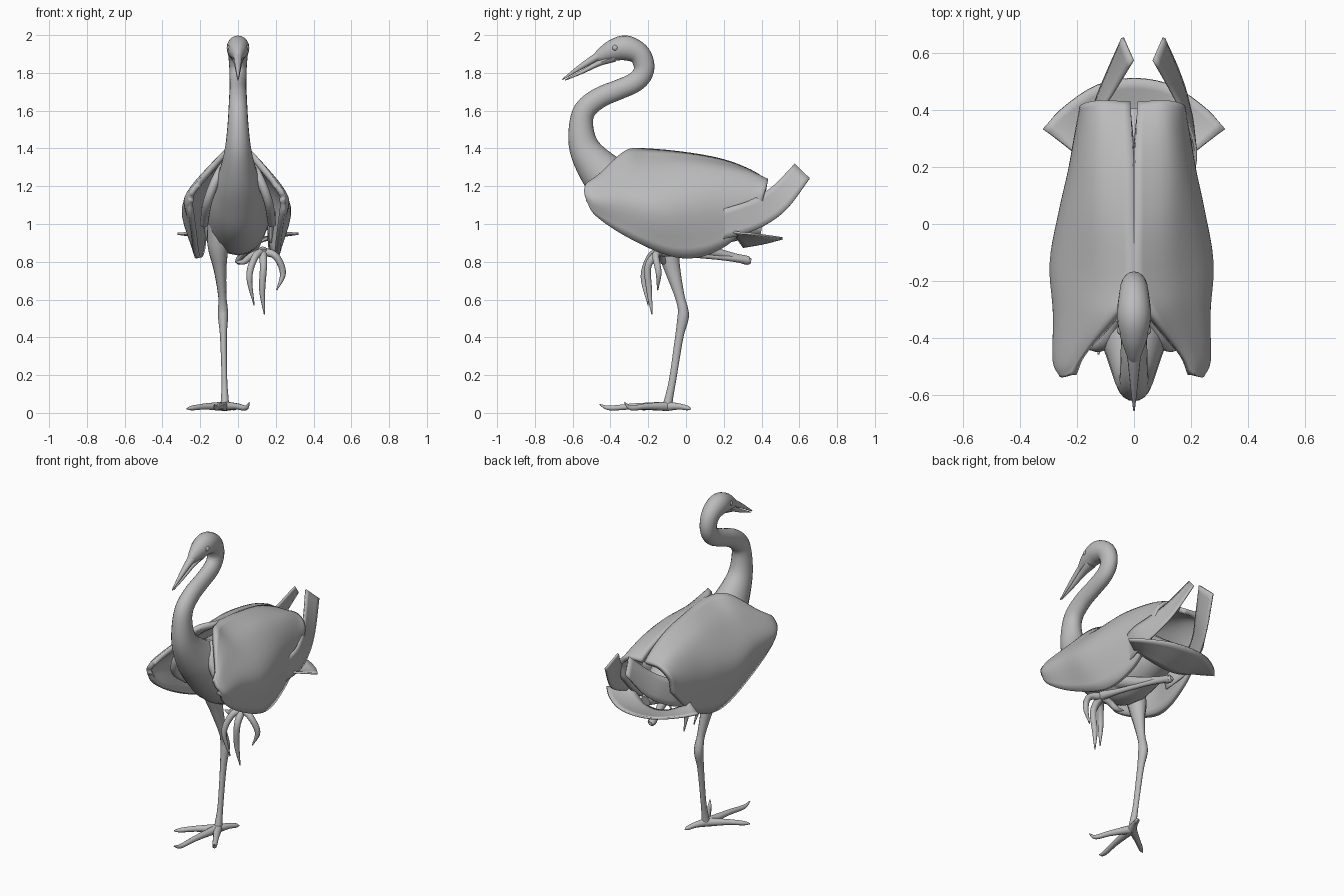
import bpy, bmesh, math
from mathutils import Vector

cube = bpy.data.objects.get("Cube")
if cube:
    bpy.data.objects.remove(cube, do_unlink=True)

grey = bpy.data.materials.new("plumage_grey")
grey.use_nodes = True
COLOUR = (0.5, 0.5, 0.5, 1)
grey.diffuse_color = COLOUR
grey.node_tree.nodes["Principled BSDF"].inputs["Base Color"].default_value = COLOUR


def spline(points, steps):
    """Smooth path through the points."""
    pts = [Vector(p) for p in points]
    pts = [2 * pts[0] - pts[1]] + pts + [2 * pts[-1] - pts[-2]]
    out = []
    for a, b, c, d in zip(pts, pts[1:], pts[2:], pts[3:]):
        for s in range(steps):
            t = s / steps
            out.append(b + (c - a) * (t / 2) + (2 * a - 5 * b + 4 * c - d) * (t * t / 2)
                       + (3 * b - a - 3 * c + d) * (t ** 3 / 2))
    return out + [pts[-2]]


def make(name, bm, fix=True, angle=40):
    if fix:
        bmesh.ops.recalc_face_normals(bm, faces=bm.faces)
    mesh = bpy.data.meshes.new(name)
    bm.to_mesh(mesh)
    bm.free()
    ob = bpy.data.objects.new(name, mesh)
    bpy.context.collection.objects.link(ob)
    mesh.materials.append(grey)
    bpy.ops.object.select_all(action='DESELECT')
    ob.select_set(True)
    bpy.context.view_layer.objects.active = ob
    bpy.ops.object.shade_smooth_by_angle(angle=math.radians(angle))
    return ob


def tube(name, points, sides=12, steps=5):
    """Loft of ellipses; each point is x, y, z, half width, half depth."""
    rows = [tuple(p) + (p[3],) * (5 - len(p)) for p in points]
    centres = spline([r[:3] for r in rows], steps)
    radii = spline([(r[3], r[4], 0) for r in rows], steps)
    span = centres[-1] - centres[0]
    ref = Vector((0, 1, 0)) if abs(span.x) > max(abs(span.y), abs(span.z)) else Vector((1, 0, 0))
    bm = bmesh.new()
    rings = []
    for i, c in enumerate(centres):
        t = (centres[min(i + 1, len(centres) - 1)] - centres[max(i - 1, 0)]).normalized()
        u = (ref - t * ref.dot(t)).normalized()
        n = t.cross(u)
        ring = []
        for k in range(sides):
            a = math.tau * k / sides
            ring.append(bm.verts.new(c + u * math.cos(a) * max(radii[i].x, .002)
                                     + n * math.sin(a) * max(radii[i].y, .002)))
        rings.append(ring)
    for r, q in zip(rings, rings[1:]):
        for k in range(sides):
            m = (k + 1) % sides
            bm.faces.new((r[k], r[m], q[m], q[k]))
    bm.faces.new(rings[0])
    bm.faces.new(rings[-1])
    return make(name, bm)


def sheet(name, rows, thickness, steps=5, flip=False):
    """Smooth surface through rows of control points, given a thickness."""
    across = [spline(r, steps) for r in rows]
    grid = list(zip(*[spline(col, steps) for col in zip(*across)]))
    bm = bmesh.new()
    v = [[bm.verts.new(p) for p in r] for r in grid]
    for r, q in zip(v, v[1:]):
        for j in range(len(r) - 1):
            f = (r[j], r[j + 1], q[j + 1], q[j])
            bm.faces.new(f[::-1] if flip else f)
    ob = make(name, bm, fix=False)
    mod = ob.modifiers.new("thickness", 'SOLIDIFY')
    mod.thickness = thickness
    mod.offset = -1
    return ob


# Body, neck and head in one sweep
tube("body_neck_head", [
    (0, .40, .97, .03, .03), (0, .25, 1.0, .10, .10), (0, 0, 1.05, .165, .222),
    (0, -.2, 1.105, .162, .205), (0, -.36, 1.195, .128, .145), (0, -.47, 1.3, .092, .108),
    (0, -.54, 1.41, .068, .08), (0, -.555, 1.53, .055, .063), (0, -.53, 1.61, .05, .058),
    (0, -.455, 1.67, .047, .055), (0, -.36, 1.71, .045, .053), (0, -.28, 1.745, .045, .053),
    (0, -.235, 1.785, .045, .053), (0, -.222, 1.84, .047, .055), (0, -.25, 1.902, .053, .058),
    (0, -.32, 1.932, .06, .066), (0, -.39, 1.918, .05, .056), (0, -.45, 1.893, .03, .036),
    (0, -.48, 1.88, .018, .02)], sides=20)

# Bill
tube("upper_bill", [(0, -.40, 1.915, .036, .03), (0, -.47, 1.885, .024, .022),
                    (0, -.56, 1.83, .014, .014), (0, -.655, 1.765, .003, .003)])
tube("lower_bill", [(0, -.38, 1.882, .034, .024), (0, -.46, 1.852, .022, .016),
                    (0, -.55, 1.805, .012, .01), (0, -.64, 1.762, .003, .003)])

# Wing stations from the shoulder to the rear, each running from the back ridge to the lower edge
WING = [
    [(.213, -.53, 1.215), (.23, -.538, 1.19), (.245, -.538, 1.16), (.25, -.528, 1.125)],
    [(.165, -.455, 1.27), (.22, -.48, 1.22), (.27, -.48, 1.13), (.245, -.48, 1.045)],
    [(.07, -.32, 1.39), (.18, -.32, 1.265), (.268, -.32, 1.12), (.232, -.32, .935)],
    [(.005, -.2, 1.4), (.165, -.18, 1.275), (.28, -.14, 1.085), (.22, -.1, .835)],
    [(.004, .02, 1.378), (.15, .03, 1.295), (.25, .04, 1.1), (.205, .05, .82)],
    [(.004, .2, 1.343), (.145, .2, 1.28), (.218, .19, 1.11), (.19, .19, .87)],
    [(.008, .34, 1.29), (.13, .34, 1.26), (.195, .32, 1.13), (.185, .29, .95)],
    [(.012, .43, 1.235), (.11, .435, 1.235), (.175, .42, 1.18), (.18, .39, 1.06)],
]
# Trailing plume, lower edge then upper edge
PLUME = [[(.165, .1, .9), (.203, .3, .945), (.185, .43, 1.0), (.15, .54, 1.085), (.10, .655, 1.24)],
         [(.165, .06, 1.04), (.212, .23, 1.09), (.185, .35, 1.13), (.13, .46, 1.2),
          (.065, .575, 1.315)]]

for side, label, wide, shift in ((1, "left", 1, 0), (-1, "right", 1.06, .065)):
    sheet(label + "_wing", [[(side * wide * x, y, z) for x, y, z in r] for r in WING],
          .03, flip=side < 0)
    sheet(label + "_plume", [[(side * (x - shift * min(1, y * 2)), y, z) for x, y, z in r]
                             for r in PLUME], .01, flip=side > 0)
    tube(label + "_shoulder", [(side * .06, -.33, 1.33, .022), (side * .11, -.42, 1.25, .024),
                               (side * .16, -.4, 1.12, .024), (side * .18, -.25, 1.0, .022)])
    bpy.ops.mesh.primitive_uv_sphere_add(segments=16, ring_count=8, radius=.016,
                                         location=(side * .044, -.375, 1.932))
    eye = bpy.context.object
    eye.name = label + "_eye"
    eye.data.materials.append(grey)
    bpy.ops.object.shade_smooth()

# Tail fan, dished in the middle, front edge to rear arc
fan = []
for t in (-1, -.8, -.5, -.25, 0, .25, .5, .8, 1):
    rear = (.32 * t, .335 + .175 * (1 - abs(t) ** 2.2), .93 + .025 * t * t)
    front = (.2 * t, .25 + .05 * (1 - t * t), .885 + .08 * t * t)
    middle = (.26 * t, (front[1] + rear[1]) / 2, .903 + .055 * t * t)
    fan.append([front, middle, rear])
sheet("tail_fan", fan, .012, steps=3, flip=True)

# Standing leg
tube("standing_leg", [
    (-.1, -.13, 1.0, .06), (-.105, -.1, .88, .055, .06), (-.095, -.072, .76, .034, .042),
    (-.083, -.034, .62, .022, .026), (-.08, -.016, .55, .026, .027), (-.079, -.016, .5, .026, .03),
    (-.077, -.036, .4, .018, .022), (-.072, -.07, .18, .015, .019), (-.07, -.09, .08, .02, .022),
    (-.07, -.1, .03, .024, .028)])

# Toes on the ground, each given by its tip
HEEL = Vector((-.07, -.1, .035))
for name, tip in (("middle", (-.125, -.458, .045)), ("outer", (-.272, -.25, .022)),
                  ("inner", (.06, -.325, .055)), ("hind", (-.01, .025, .02))):
    tip = Vector(tip)
    mid = HEEL.lerp(tip, .5)
    near = HEEL.lerp(tip, .85)
    tube(name + "_standing_toe", [(*HEEL, .026), (mid.x, mid.y, .034, .017),
                                  (near.x, near.y, .026, .013), (*tip, .003)], sides=10)

# Raised leg folded under the body
tube("raised_thigh", [(.08, -.08, .95, .06), (.07, .08, .87, .035), (.03, .24, .83, .02),
                      (.01, .32, .808, .024), (.008, .345, .805, .012)])
tube("raised_shank", [(.01, .33, .808, .022), (.05, .2, .822, .015), (.1, 0, .84, .016),
                      (.13, -.14, .855, .026), (.132, -.165, .85, .016)])
for name, path in (
        ("inner", [(.09, -.19, .825), (.06, -.225, .72), (.085, -.2, .57)]),
        ("middle", [(.135, -.2, .78), (.128, -.195, .65), (.14, -.18, .52)]),
        ("outer", [(.2, -.16, .83), (.238, -.145, .74), (.205, -.15, .65)]),
        ("hind", [(.07, -.13, .83), (.03, -.12, .8), (-.015, -.11, .8)])):
    sizes = (.019, .016, .003)
    tube(name + "_raised_toe", [(.13, -.14, .855, .024)]
         + [(*p, s) for p, s in zip(path, sizes)], sides=10)
